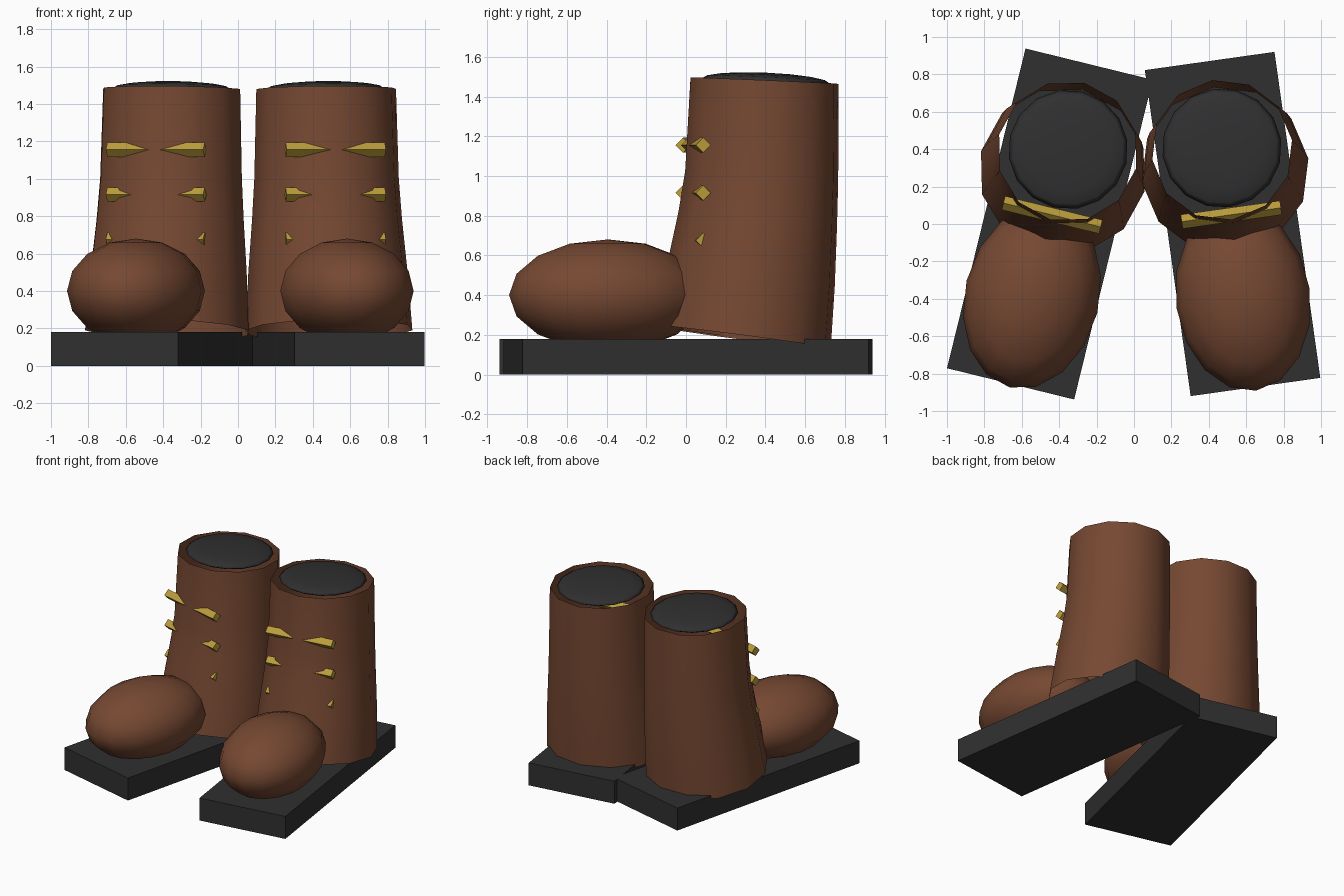
import bpy
import bmesh
from math import radians
from mathutils import Matrix

cube = bpy.data.objects.get("Cube")
if cube:
    bpy.data.objects.remove(cube, do_unlink=True)


def make_material(name, color):
    mat = bpy.data.materials.new(name)
    mat.use_nodes = True
    mat.diffuse_color = (*color, 1)
    bsdf = mat.node_tree.nodes["Principled BSDF"]
    bsdf.inputs["Base Color"].default_value = (*color, 1)
    bsdf.inputs["Roughness"].default_value = 0.8
    return mat


LEATHER = make_material("brown leather", (0.18, 0.065, 0.032))
RUBBER = make_material("dark rubber", (0.029, 0.029, 0.03))
BRASS = make_material("brass", (0.5, 0.34, 0.045))


def finish(bm, name, mat, place, smooth=False):
    mesh = bpy.data.meshes.new(name)
    bm.to_mesh(mesh)
    bm.free()
    mesh.materials.append(mat)
    for face in mesh.polygons:
        face.use_smooth = smooth
    obj = bpy.data.objects.new(name, mesh)
    bpy.context.collection.objects.link(obj)
    obj.matrix_world = place


def transform(loc, scale=(1, 1, 1), tilt=0):
    return (Matrix.Translation(loc) @ Matrix.Rotation(radians(tilt), 4, "X")
            @ Matrix.Diagonal((*scale, 1)))


def ellipsoid(name, mat, place, loc, scale, tilt=0):
    bm = bmesh.new()
    bmesh.ops.create_uvsphere(bm, u_segments=16, v_segments=8, radius=1,
                              matrix=transform(loc, scale, tilt))
    finish(bm, name, mat, place, True)


# Shaft rings: y, z, radius, tilt in degrees
SHAFT = [(0.29, 0.19, 0.45, -7.5), (0.33, 0.5, 0.43, -7), (0.365, 0.78, 0.405, -6),
         (0.385, 1.0, 0.39, -4), (0.4, 1.48, 0.377, -2.5)]


def build_boot(side, x, turn):
    place = Matrix.Translation((x, 0, 0)) @ Matrix.Rotation(radians(turn), 4, "Z")

    # Flat sole block
    bm = bmesh.new()
    bmesh.ops.create_cube(bm, size=1, matrix=transform((0, 0, 0.09), (0.7, 1.76, 0.18)))
    finish(bm, side + "_sole", RUBBER, place)

    # Rounded toe
    ellipsoid(side + "_toe", LEATHER, place, (0, -0.4, 0.4), (0.36, 0.5, 0.28))

    # Open shaft, lofted through tilted rings
    bm = bmesh.new()
    for y, z, radius, tilt in SHAFT:
        bmesh.ops.create_circle(bm, segments=12, radius=radius,
                                matrix=transform((0, y, z), tilt=tilt))
    bmesh.ops.bridge_loops(bm, edges=bm.edges[:])
    bmesh.ops.recalc_face_normals(bm, faces=bm.faces)
    finish(bm, side + "_shaft", LEATHER, place, True)

    # Dark domed filling at the opening
    ellipsoid(side + "_lining", RUBBER, place, (0, 0.41, 1.48), (0.32, 0.32, 0.04), -2.5)

    # Brass lace bars, running straight through the front of the shaft
    for i, z in enumerate((0.675, 0.915, 1.155)):
        bm = bmesh.new()
        bmesh.ops.create_cone(bm, cap_ends=True, segments=4, radius1=0.038,
                              radius2=0.038, depth=0.536,
                              matrix=Matrix.Translation((0, 0.05, z))
                              @ Matrix.Rotation(radians(90), 4, "Y"))
        finish(bm, f"{side}_lace_bar_{i + 1}", BRASS, place)


build_boot("right", -0.45, -13.8)
build_boot("left", 0.527, 8)
